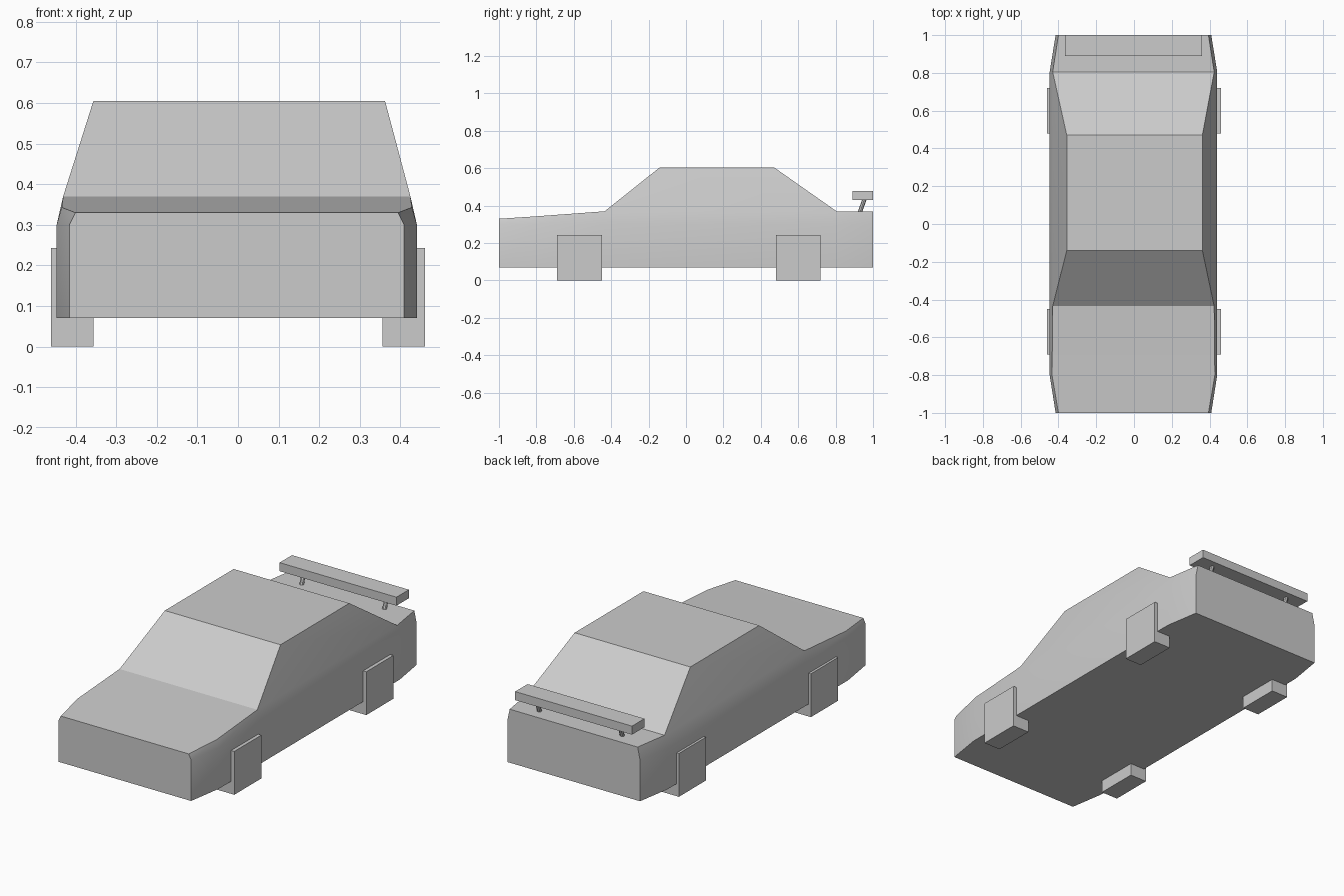
import bpy
import bmesh
import math
from mathutils import Vector

cube = bpy.data.objects.get("Cube")
if cube:
    bpy.data.objects.remove(cube, do_unlink=True)

GREY = (0.6, 0.6, 0.6, 1.0)
paint = bpy.data.materials.new("plain grey")
paint.use_nodes = True
paint.diffuse_color = GREY
paint.node_tree.nodes["Principled BSDF"].inputs["Base Color"].default_value = GREY


def finish(name, bm):
    """Turn a bmesh into a named, painted object."""
    bmesh.ops.recalc_face_normals(bm, faces=bm.faces)
    mesh = bpy.data.meshes.new(name)
    bm.to_mesh(mesh)
    bm.free()
    mesh.materials.append(paint)
    obj = bpy.data.objects.new(name, mesh)
    bpy.context.collection.objects.link(obj)
    return obj


def box(name, low, high):
    """Axis-aligned box between two corners."""
    bm = bmesh.new()
    low, high = Vector(low), Vector(high)
    bmesh.ops.create_cube(bm, size=1)
    for v in bm.verts:
        v.co = (low + high) / 2 + v.co * (high - low)
    return finish(name, bm)


# Body: sections along y, each with sill, shoulder and deck edge
FLOOR, SHOULDER, BELT, ROOF = 0.07, 0.30, 0.37, 0.605
stations = [  # y, half width of side, half width of deck, deck height
    (-1.0, 0.412, 0.397, 0.33),
    (-0.8, 0.4435, 0.431, 0.343),
    (-0.435, 0.4435, 0.4275, BELT),
    (0.805, 0.4435, 0.4275, BELT),
    (1.0, 0.412, 0.397, BELT),
]
bm = bmesh.new()
rings = []
for y, side, deck, top in stations:
    half = [(side, FLOOR), (side, SHOULDER), (deck, top)]
    outline = half + [(-x, z) for x, z in reversed(half)]
    rings.append([bm.verts.new((x - 0.003, y, z)) for x, z in outline])
for i, (a, b) in enumerate(zip(rings, rings[1:])):
    for j in range(6):
        k = (j + 1) % 6
        if (i, j) != (2, 2):  # the cabin covers this part of the deck
            bm.faces.new((a[j], a[k], b[k], b[j]))
bm.faces.new(rings[0])
bm.faces.new(rings[-1])

# Cabin: tapered up from the deck opening to the roof
base = [rings[2][2], rings[2][3], rings[3][3], rings[3][2]]
roof = [bm.verts.new((x + 0.003, y, ROOF)) for x, y in
        ((0.359, -0.14), (-0.359, -0.14), (-0.359, 0.47), (0.359, 0.47))]
for j in range(4):
    k = (j + 1) % 4
    bm.faces.new((base[j], base[k], roof[k], roof[j]))
bm.faces.new(roof)
body = finish("car_body", bm)
bpy.ops.object.select_all(action="DESELECT")
body.select_set(True)
bpy.context.view_layer.objects.active = body
bpy.ops.object.shade_smooth_by_angle(angle=math.radians(30))

# Wheels: square blocks
for end, y in (("front", -0.57), ("rear", 0.60)):
    for side, s in (("left", 1), ("right", -1)):
        box(f"{end}_{side}_wheel", (s * 0.408 - 0.052, y - 0.12, 0),
            (s * 0.408 + 0.052, y + 0.12, 0.243))

# Rear spoiler: wing on two raked struts
box("spoiler_wing", (-0.365, 0.89, 0.43), (0.36, 1.0, 0.478))
for side, s in (("left", 1), ("right", -1)):
    bm = bmesh.new()
    bmesh.ops.create_cone(bm, cap_ends=True, segments=8,
                          radius1=0.012, radius2=0.012, depth=0.08)
    for v in bm.verts:
        v.co += Vector((s * 0.257, 0.942 + v.co.z * 0.35, 0.4))
    finish(f"{side}_spoiler_strut", bm)
